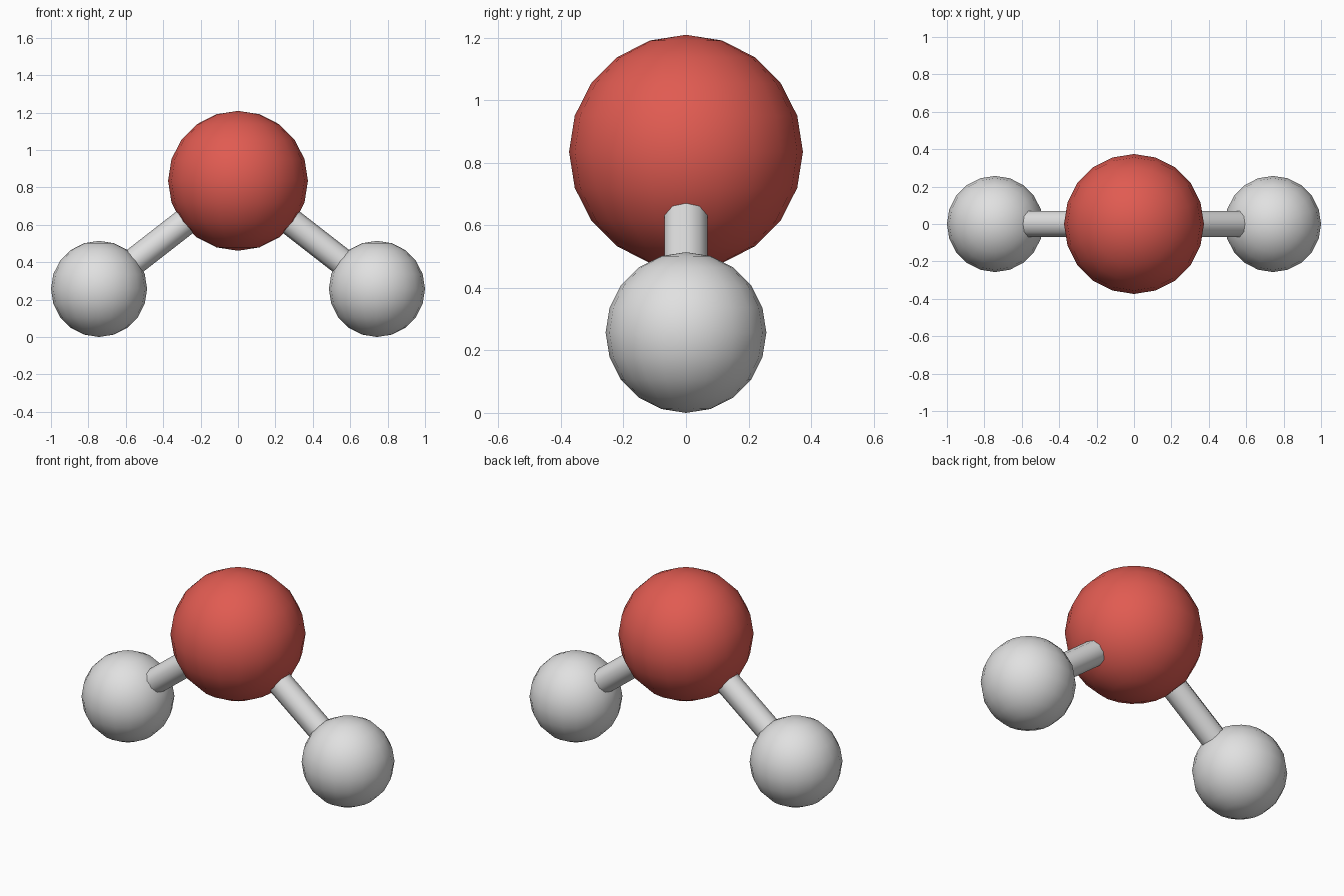
import bpy
from mathutils import Vector

default = bpy.data.objects.get("Cube")
if default:
    bpy.data.objects.remove(default, do_unlink=True)


def make_material(name, rgb):
    mat = bpy.data.materials.new(name)
    mat.use_nodes = True
    mat.diffuse_color = (*rgb, 1)
    mat.node_tree.nodes["Principled BSDF"].inputs["Base Color"].default_value = (*rgb, 1)
    return mat


def finish(name, mat, angle):
    obj = bpy.context.object
    obj.name = name
    obj.data.name = name
    obj.data.materials.append(mat)
    bpy.ops.object.shade_smooth_by_angle(angle=angle)
    return obj


def ball(name, centre, radius, mat):
    bpy.ops.mesh.primitive_uv_sphere_add(segments=20, ring_count=10,
                                         radius=radius, location=centre)
    return finish(name, mat, 0.8)


def rod(name, start, end, radius, mat):
    axis = end - start
    bpy.ops.mesh.primitive_cylinder_add(vertices=10, radius=radius, depth=axis.length,
                                        location=(start + end) / 2)
    bpy.context.object.rotation_euler = axis.to_track_quat("Z", "Y").to_euler()
    return finish(name, mat, 0.8)


red = make_material("red", (0.75, 0.105, 0.083))
grey = make_material("light grey", (0.75, 0.75, 0.75))

# Large central ball
centre = Vector((0, 0, 0.835))
ball("central_ball", centre, 0.374, red)

# Small outer balls, each joined to the centre by a rod
for side, sign in (("left", 1), ("right", -1)):
    outer = Vector((sign * 0.743, 0, 0.257))
    ball(side + "_ball", outer, 0.257, grey)
    rod(side + "_rod", centre, outer, 0.073, grey)
